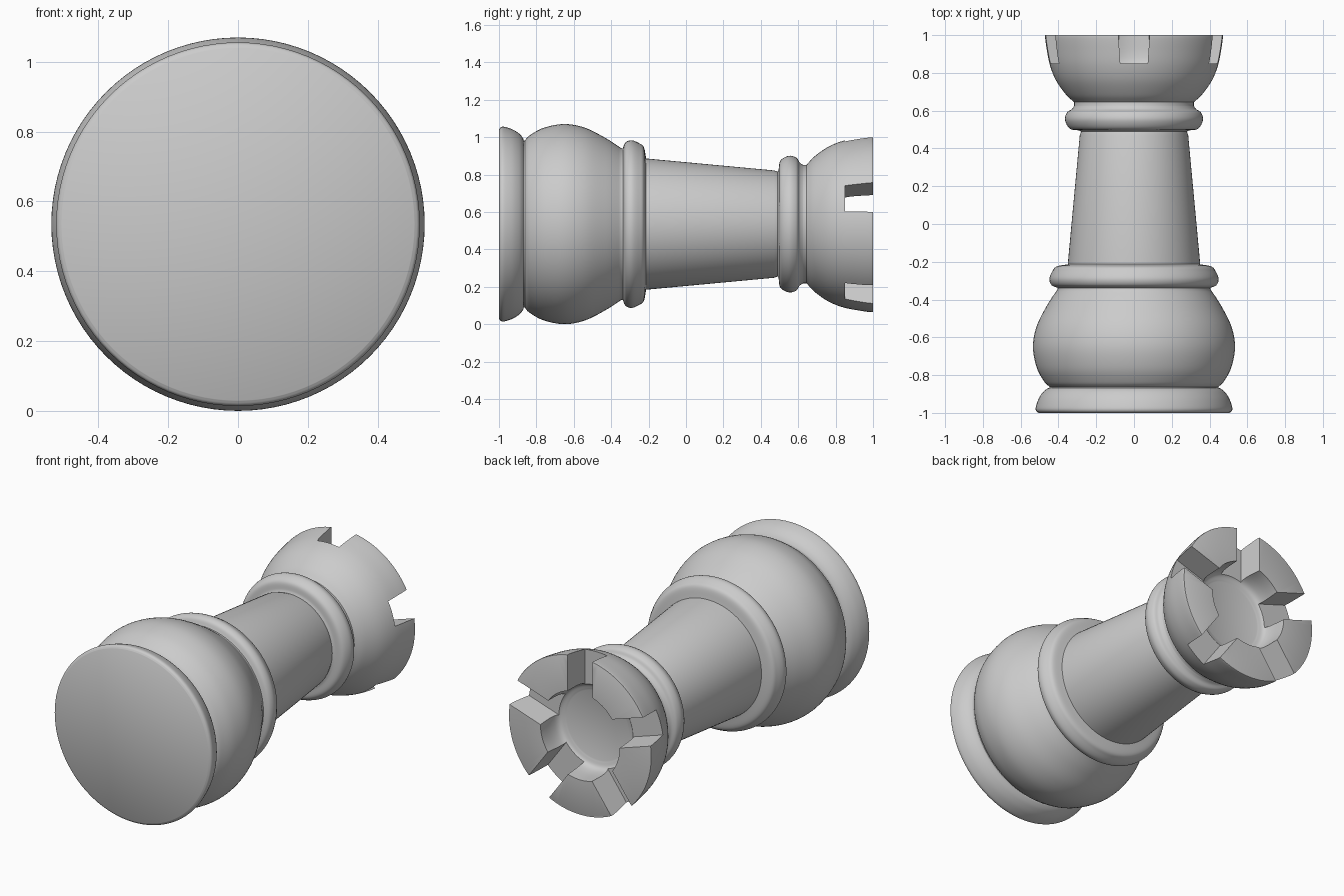
import bpy, bmesh, math
from mathutils import Matrix, Vector

if "Cube" in bpy.data.objects:
    bpy.data.objects.remove(bpy.data.objects["Cube"], do_unlink=True)

AXIS_Z = 0.535

grey = bpy.data.materials.new("plain_grey")
grey.use_nodes = True
grey.diffuse_color = (0.6, 0.6, 0.6, 1)
grey.node_tree.nodes["Principled BSDF"].inputs["Base Color"].default_value = (0.6, 0.6, 0.6, 1)


def curve(points, steps=6):
    """Smooth curve passing through a few (radius, y) points."""
    p = [Vector(q) for q in points]
    p = [2 * p[0] - p[1]] + p + [2 * p[-1] - p[-2]]
    out = []
    for a, b, c, d in zip(p, p[1:], p[2:], p[3:]):
        for i in range(steps):
            t = i / steps
            out.append(0.5 * (2 * b + (c - a) * t + (2 * a - 5 * b + 4 * c - d) * t * t
                              + (3 * b - a - 3 * c + d) * t ** 3))
    return out + [p[-2]]


def lathe(name, profile, segments=96):
    """Spin a (radius, y) profile round the lying axis."""
    bm = bmesh.new()
    verts = [bm.verts.new((0, y, AXIS_Z + r)) for r, y in profile]
    edges = [bm.edges.new(pair) for pair in zip(verts, verts[1:])]
    bmesh.ops.spin(bm, geom=verts + edges, cent=(0, 0, AXIS_Z), axis=(0, 1, 0),
                   angle=math.tau, steps=segments, use_merge=False)
    bmesh.ops.remove_doubles(bm, verts=bm.verts, dist=0.0003)
    bmesh.ops.recalc_face_normals(bm, faces=bm.faces)
    return finish(name, bm)


def finish(name, bm):
    mesh = bpy.data.meshes.new(name)
    bm.to_mesh(mesh)
    bm.free()
    mesh.materials.append(grey)
    obj = bpy.data.objects.new(name, mesh)
    bpy.context.collection.objects.link(obj)
    return obj


# Outline sections, each smooth in itself and creased where they meet
foot = curve([(0.505, -1), (0.518, -0.99), (0.52, -0.97), (0.505, -0.925),
              (0.482, -0.89), (0.46, -0.872), (0.447, -0.868)])
bulb = curve([(0.447, -0.862), (0.475, -0.835), (0.515, -0.76), (0.535, -0.65),
              (0.515, -0.54), (0.46, -0.43), (0.405, -0.345)])
lower_ring = curve([(0.405, -0.338), (0.437, -0.323), (0.448, -0.29), (0.432, -0.25),
                    (0.41, -0.225), (0.35, -0.213)])
column = [(0.35, -0.205), (0.287, 0.47), (0.28, 0.49)]
upper_ring = curve([(0.29, 0.495), (0.34, 0.505), (0.365, 0.55), (0.355, 0.59),
                    (0.33, 0.607), (0.317, 0.625)])
cup = curve([(0.317, 0.645), (0.36, 0.685), (0.413, 0.76), (0.445, 0.84),
             (0.463, 0.93), (0.471, 0.993), (0.465, 1)])
hollow = curve([(0.262, 1), (0.26, 0.9), (0.245, 0.85), (0.205, 0.832)])

rook = lathe("castle_piece", [(0, -1)] + foot + bulb + lower_ring + column
             + upper_ring + cup + hollow + [(0, 0.832)])

# Five slightly flared notches round the rim
bm = bmesh.new()
for k in range(5):
    made = bmesh.ops.create_cube(bm, size=1)["verts"]
    for v in made:
        top = v.co.y > 0
        v.co = (v.co.x * (0.172 if top else 0.145), 1.05 if top else 0.85,
                0.65 if v.co.z > 0 else 0.18)
    bmesh.ops.rotate(bm, verts=made, matrix=Matrix.Rotation(math.tau * k / 5, 3, "Y"))
bmesh.ops.translate(bm, verts=bm.verts, vec=(0, 0, AXIS_Z))
cutter = finish("notch_cutter", bm)
cutter.hide_render = True

cut = rook.modifiers.new("notches", "BOOLEAN")
cut.operation = "DIFFERENCE"
cut.solver = "EXACT"
cut.object = cutter

bpy.ops.object.select_all(action="DESELECT")
rook.select_set(True)
bpy.context.view_layer.objects.active = rook
bpy.ops.object.modifier_apply(modifier=cut.name)
bpy.data.objects.remove(cutter, do_unlink=True)
bpy.ops.object.shade_smooth_by_angle(angle=math.radians(35))
